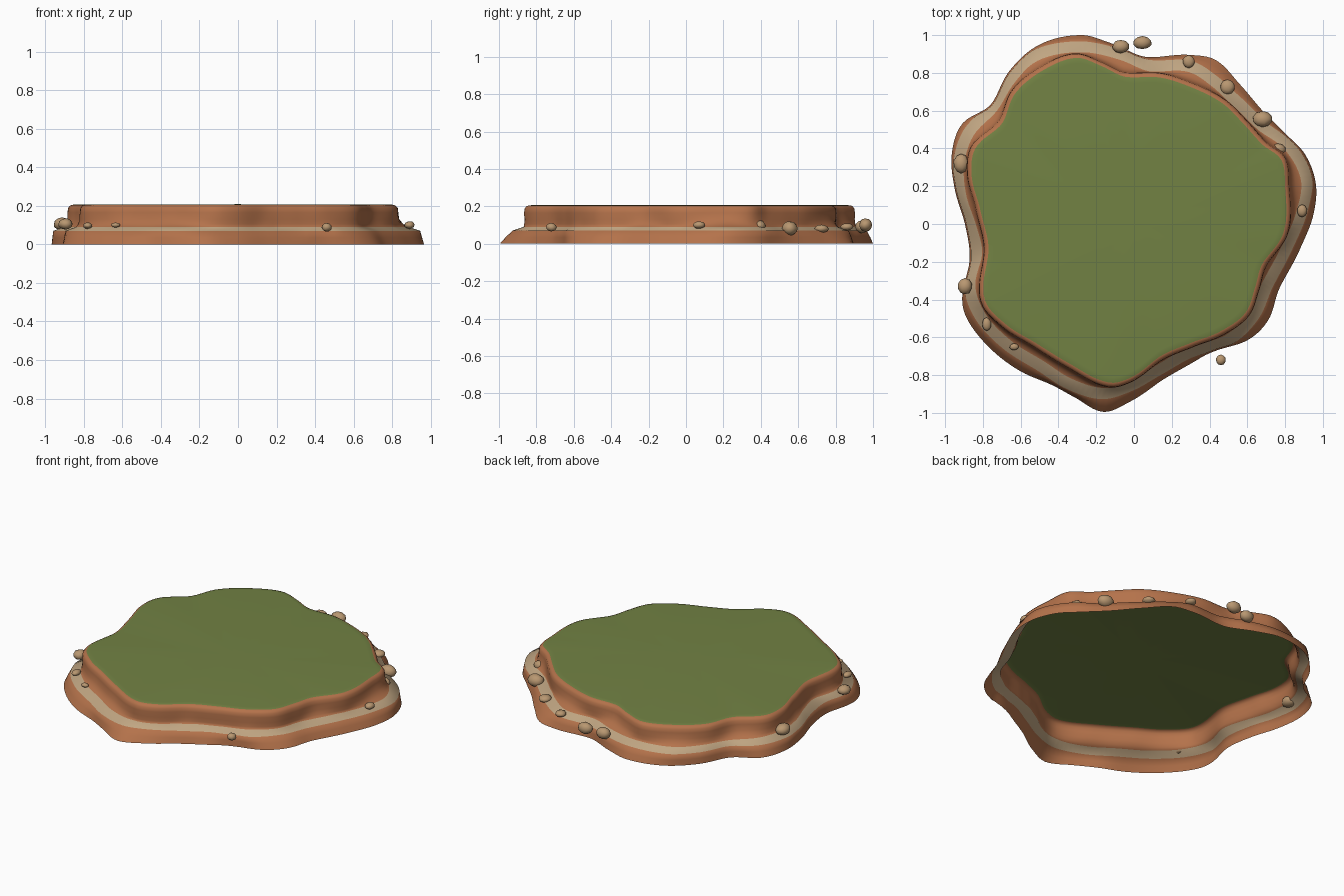
import bpy, bmesh, math, random
from mathutils import Vector

if "Cube" in bpy.data.objects:
    bpy.data.objects.remove(bpy.data.objects["Cube"])

random.seed(4)
N = 200


def material(name, c):
    m = bpy.data.materials.new(name)
    m.diffuse_color = (*c, 1)
    m.use_nodes = True
    m.node_tree.nodes["Principled BSDF"].inputs["Base Color"].default_value = m.diffuse_color
    return m


clay = material("terracotta rock", (0.46, 0.17, 0.07))
tan = material("tan stripe", (0.53, 0.38, 0.225))
grass = material("grass green", (0.168, 0.223, 0.057))
stone = material("pale stone", (0.48, 0.31, 0.165))

# Plan outlines: foot, stripe centre line and grass edge
FOOT = [(-.27, 1), (-.5, .95), (-.66, .81), (-.76, .63), (-.91, .53), (-.965, .37), (-.95, .19),
        (-.895, 0), (-.87, -.19), (-.91, -.4), (-.885, -.5), (-.76, -.66), (-.6, -.78), (-.44, -.85),
        (-.31, -.92), (-.16, -.995), (-.02, -.94), (.16, -.82), (.35, -.71), (.45, -.665), (.61, -.61),
        (.71, -.51), (.77, -.34), (.88, -.13), (.95, .05), (.963, .21), (.905, .37), (.8, .48),
        (.68, .6), (.56, .74), (.43, .87), (.3, .895), (.06, .885), (-.13, .96)]
STRIPE = [(-.16, -.9), (-.34, -.85), (-.5, -.75), (-.68, -.635), (-.815, -.49), (-.87, -.34),
          (-.835, -.16), (-.87, 0), (-.92, .16), (-.93, .32), (-.88, .48), (-.75, .62), (-.655, .77),
          (-.53, .89), (-.285, .94), (-.075, .9), (.085, .84), (.3, .835), (.43, .755), (.535, .66),
          (.68, .52), (.825, .41), (.915, .24), (.895, .08), (.81, -.13), (.71, -.32), (.64, -.48),
          (.51, -.61), (.3, -.68), (.14, -.77), (-.02, -.86)]
EDGE = [(-.3, .88), (-.47, .82), (-.63, .69), (-.7, .53), (-.84, .4), (-.86, .26), (-.815, .08),
        (-.77, -.13), (-.79, -.4), (-.68, -.53), (-.52, -.63), (-.34, -.74), (-.13, -.84),
        (-.02, -.815), (.14, -.7), (.3, -.63), (.455, -.57), (.59, -.47), (.64, -.34), (.68, -.21),
        (.79, -.05), (.8, .19), (.78, .34), (.68, .42), (.58, .53), (.48, .63), (.3, .725),
        (.14, .775), (-.05, .78), (-.18, .84)]


def radii(points):
    """Smooth periodic radius as a function of angle, sampled N times."""
    pol = sorted((math.atan2(y, x) % math.tau, math.hypot(x, y)) for x, y in points)
    n = len(pol)

    def at(i):
        return pol[i % n][0] + math.tau * (i // n), pol[i % n][1]

    out = []
    for k in range(N):
        a = math.tau * k / N
        i = next(j for j in range(-1, n) if at(j)[0] <= a < at(j + 1)[0])
        (a0, r0), (a1, r1), (a2, r2), (a3, r3) = (at(i + d) for d in (-1, 0, 1, 2))
        h = a2 - a1
        t = (a - a1) / h
        m1, m2 = h * (r2 - r0) / (a2 - a0), h * (r3 - r1) / (a3 - a1)
        out.append((2*t**3 - 3*t*t + 1)*r1 + (t**3 - 2*t*t + t)*m1
                   + (3*t*t - 2*t**3)*r2 + (t**3 - t*t)*m2)
    return out


foot, mid, edge = radii(FOOT), radii(STRIPE), radii(EDGE)


def mesh_object(name, bm, mats):
    me = bpy.data.meshes.new(name)
    bm.to_mesh(me)
    bm.free()
    for m in mats:
        me.materials.append(m)
    ob = bpy.data.objects.new(name, me)
    bpy.context.collection.objects.link(ob)
    return ob


# Cliff shell, open underneath: rings of (height, radius) from foot to grass
rings = []
for k in range(N):
    f, g = foot[k], edge[k]
    outer = min(mid[k] + .028, f - .008)
    rim = g + .022
    inner = max(mid[k] - .032, rim + .004)
    outer = max(outer, inner + .012)
    rings.append([(0, f), (.035, f*.55 + outer*.45), (.07, outer), (.09, inner),
                  (.105, inner*.55 + rim*.45), (.13, inner*.2 + rim*.8), (.165, rim + .003),
                  (.188, rim), (.2, g + .012), (.205, g), (.207, g - .03)])
bm = bmesh.new()
levels = []
for j in range(len(rings[0])):
    levels.append([bm.verts.new((rings[k][j][1]*math.cos(math.tau*k/N),
                                 rings[k][j][1]*math.sin(math.tau*k/N), rings[k][j][0]))
                   for k in range(N)])
for j, (lo, hi) in enumerate(zip(levels, levels[1:])):
    for k in range(N):
        q = (k + 1) % N
        face = bm.faces.new((lo[k], lo[q], hi[q], hi[k]))
        face.material_index = 1 if j == 2 else 2 if j == 9 else 0
        face.smooth = True
# Grass top
centre = bm.verts.new((0, 0, .208))
for k in range(N):
    face = bm.faces.new((levels[-1][k], levels[-1][(k + 1) % N], centre))
    face.material_index = 2
    face.smooth = True
mesh_object("plateau", bm, [clay, tan, grass])

# Stones lying along the ledge: x, y, z, half sizes x, y, z
STONES = [(-.07, .94, .09, .046, .036, .036), (.045, .96, .1, .05, .036, .036),
          (.29, .86, .09, .033, .035, .02), (.495, .725, .08, .038, .04, .022),
          (.68, .555, .082, .053, .043, .04), (.76, .395, .095, .046, .032, .03),
          (.89, .07, .1, .027, .034, .02), (-.915, .32, .105, .042, .052, .034),
          (-.895, -.33, .105, .038, .043, .03), (-.78, -.53, .097, .024, .035, .017),
          (-.635, -.65, .1, .024, .018, .013), (.46, -.72, .088, .027, .029, .023)]
for i, (x, y, z, sx, sy, sz) in enumerate(STONES):
    bm = bmesh.new()
    bmesh.ops.create_icosphere(bm, subdivisions=2, radius=1)
    for v in bm.verts:
        p = v.co * random.uniform(.94, 1.03)
        v.co = Vector((x + p.x*sx, y + p.y*sy, z + p.z*sz))
    for face in bm.faces:
        face.smooth = True
    mesh_object(f"stone_{i + 1}", bm, [stone])
